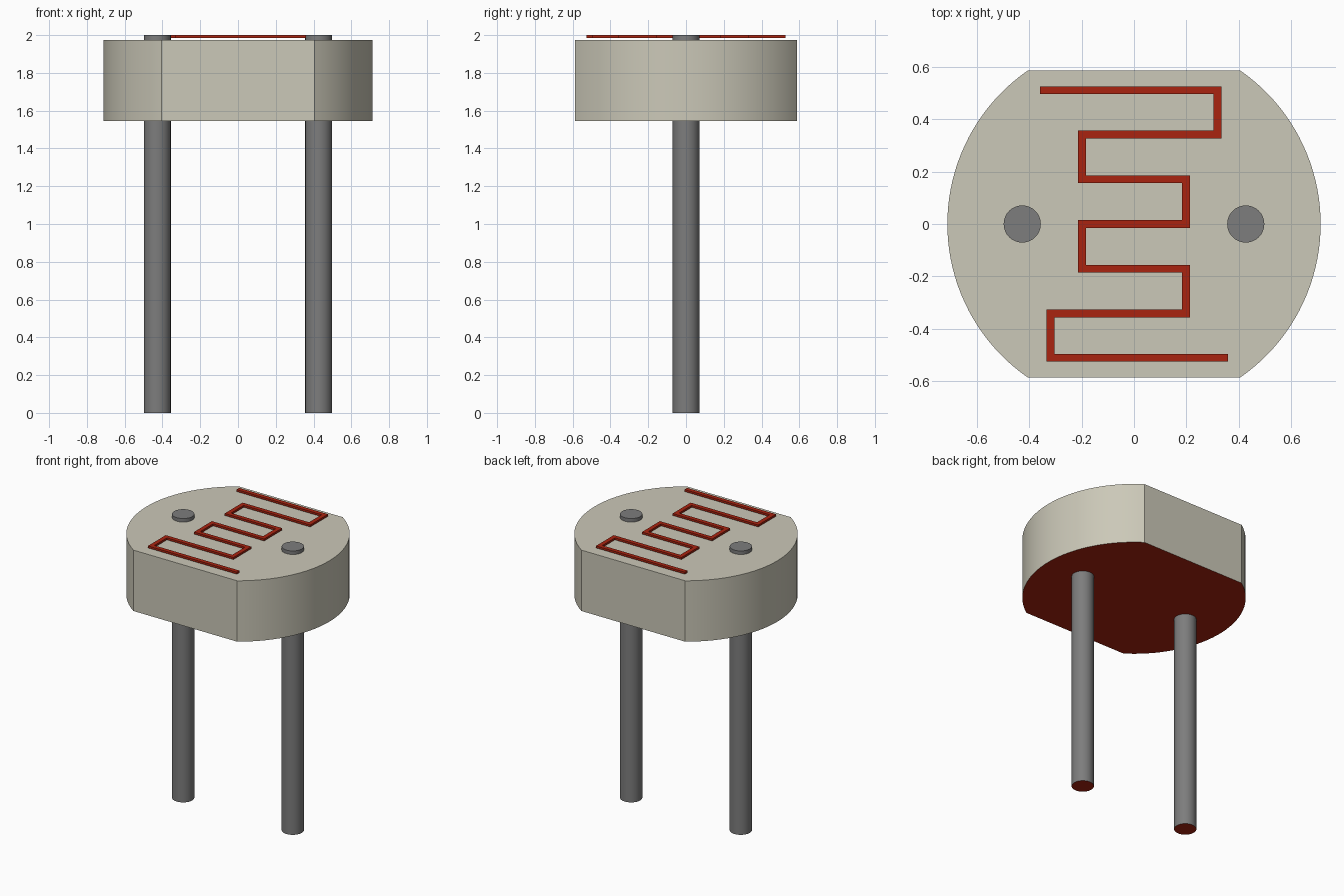
import bpy, bmesh, math
from mathutils import Vector

cube = bpy.data.objects.get("Cube")
if cube:
    bpy.data.objects.remove(cube, do_unlink=True)


def material(name, rgb):
    m = bpy.data.materials.new(name)
    m.use_nodes = True
    m.diffuse_color = (*rgb, 1)
    m.node_tree.nodes["Principled BSDF"].inputs["Base Color"].default_value = (*rgb, 1)
    return m


ceramic = material("ceramic beige", (0.60, 0.58, 0.48))
metal = material("lead grey", (0.205, 0.205, 0.205))
red = material("track red", (0.40, 0.017, 0.005))


def prism(name, outline, z0, z1, mats, smooth=True):
    """Extrude an outline upward; a second material colours the underside."""
    bm = bmesh.new()
    base = bm.faces.new([bm.verts.new((x, y, z0)) for x, y in outline])
    top = bmesh.ops.extrude_face_region(bm, geom=[base], use_keep_orig=True)["geom"]
    bmesh.ops.translate(bm, vec=(0, 0, z1 - z0),
                        verts=[g for g in top if isinstance(g, bmesh.types.BMVert)])
    bmesh.ops.recalc_face_normals(bm, faces=bm.faces)
    for f in bm.faces:
        f.material_index = 1 if len(mats) > 1 and f.normal.z < -0.5 else 0
    me = bpy.data.meshes.new(name)
    bm.to_mesh(me)
    bm.free()
    ob = bpy.data.objects.new(name, me)
    bpy.context.collection.objects.link(ob)
    for m in mats:
        me.materials.append(m)
    if smooth:
        bpy.ops.object.select_all(action='DESELECT')
        ob.select_set(True)
        bpy.context.view_layer.objects.active = ob
        bpy.ops.object.shade_smooth_by_angle(angle=math.radians(25))
    return ob


def arc(cx, r, a0, a1, n):
    return [(cx + r * math.cos(a0 + (a1 - a0) * i / n),
             r * math.sin(a0 + (a1 - a0) * i / n)) for i in range(n + 1)]


# Disc body with flat front and back
R, FLAT = 0.713, 0.587
a = math.asin(FLAT / R)
prism("sensor_body", arc(0, R, -a, a, 40) + arc(0, R, math.pi - a, math.pi + a, 40),
      1.546, 1.975, [ceramic, red])

# Two wire leads passing through the body
for name, x in (("left_lead", 0.427), ("right_lead", -0.427)):
    prism(name, arc(x, 0.071, 0, math.tau, 32)[:-1], 0, 2.0, [metal, red])

# Serpentine track: half of the centre line, completed by a half turn
half = [(-0.359, 0.511), (0.319, 0.511), (0.319, 0.342), (-0.199, 0.342),
        (-0.199, 0.171), (0.199, 0.171), (0.199, 0.0)]
path = [Vector(p) for p in half + [(-x, -y) for x, y in reversed(half)]]
W = 0.0148


def offset(side):
    """Mitred offset of the right-angled centre line."""
    pts = []
    for i, p in enumerate(path):
        dirs = [(path[j + 1] - path[j]).normalized()
                for j in (i - 1, i) if 0 <= j < len(path) - 1]
        pts.append(p + sum((Vector((-d.y, d.x)) for d in dirs), Vector((0, 0))) * W * side)
    return [tuple(p) for p in pts]


prism("resistive_track", offset(1) + offset(-1)[::-1], 1.986, 2.0, [red], smooth=False)
